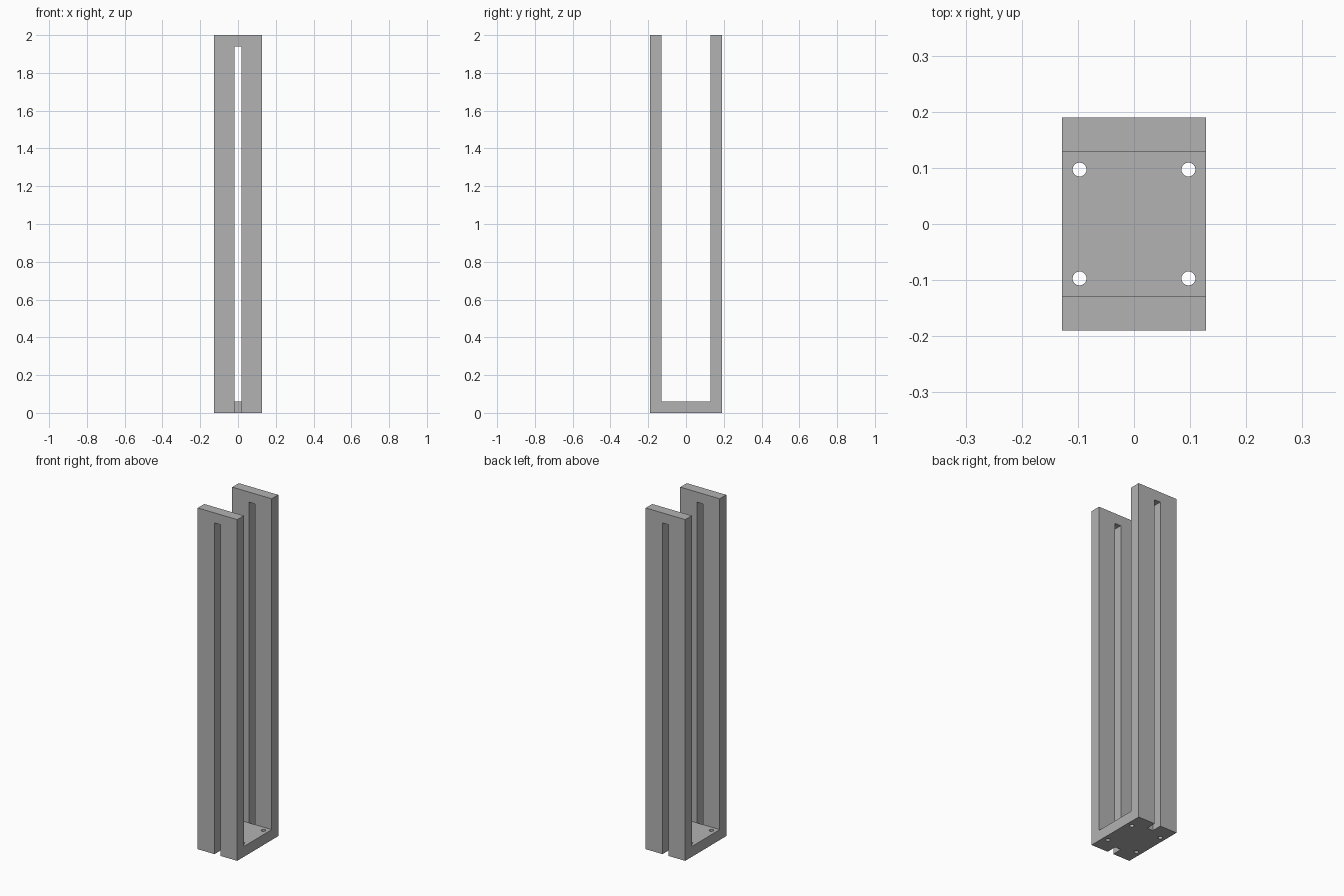
import bpy
import bmesh
from mathutils import Matrix, Vector

cube = bpy.data.objects.get("Cube")
if cube:
    bpy.data.objects.remove(cube, do_unlink=True)

HALF_W, HALF_D, HEIGHT = 0.128, 0.19, 2.0
INNER = 0.1295          # inner faces of the arms
BASE = 0.061            # base thickness
SLOT, SLOT_TOP = 0.019, 1.941
HOLE_POS, HOLE_R = 0.097, 0.0125

grey = bpy.data.materials.new("plain grey")
grey.use_nodes = True
colour = (0.45, 0.45, 0.45, 1)
grey.diffuse_color = colour
grey.node_tree.nodes["Principled BSDF"].inputs["Base Color"].default_value = colour


def add_object(name, bm):
    bmesh.ops.recalc_face_normals(bm, faces=bm.faces)
    mesh = bpy.data.meshes.new(name)
    bm.to_mesh(mesh)
    bm.free()
    mesh.materials.append(grey)
    obj = bpy.data.objects.new(name, mesh)
    bpy.context.collection.objects.link(obj)
    return obj


def prism(name, profile, axis):
    """Extrude a closed profile of points along the axis vector."""
    bm = bmesh.new()
    face = bm.faces.new([bm.verts.new(p) for p in profile])
    out = bmesh.ops.extrude_face_region(bm, geom=[face], use_keep_orig=True)
    verts = [g for g in out["geom"] if isinstance(g, bmesh.types.BMVert)]
    bmesh.ops.translate(bm, verts=verts, vec=Vector(axis))
    return add_object(name, bm)


def cut(target, cutter):
    cutter.hide_render = True
    mod = target.modifiers.new("cut", "BOOLEAN")
    mod.operation = "DIFFERENCE"
    mod.solver = "EXACT"
    mod.object = cutter
    bpy.context.view_layer.objects.active = target
    bpy.ops.object.modifier_apply(modifier=mod.name)
    bpy.data.objects.remove(cutter, do_unlink=True)


# U-shaped bracket: base with two upright arms
outline = [(-HALF_D, 0), (HALF_D, 0), (HALF_D, HEIGHT), (INNER, HEIGHT),
           (INNER, BASE), (-INNER, BASE), (-INNER, HEIGHT), (-HALF_D, HEIGHT)]
bracket = prism("slotted_bracket", [(-HALF_W, y, z) for y, z in outline],
                (2 * HALF_W, 0, 0))

# Long slot through each arm, open at the bottom
for side in (-1, 1):
    slot = [(-SLOT, -0.1), (SLOT, -0.1), (SLOT, SLOT_TOP), (-SLOT, SLOT_TOP)]
    cut(bracket, prism("slot_cutter", [(x, side * INNER, z) for x, z in slot],
                       (0, side * 0.2, 0)))

# Four mounting holes through the base
for x in (-HOLE_POS, HOLE_POS):
    for y in (-HOLE_POS, HOLE_POS):
        bm = bmesh.new()
        bmesh.ops.create_cone(bm, cap_ends=True, segments=16, radius1=HOLE_R,
                              radius2=HOLE_R, depth=0.3,
                              matrix=Matrix.Translation((x, y, 0)))
        cut(bracket, add_object("hole_cutter", bm))
